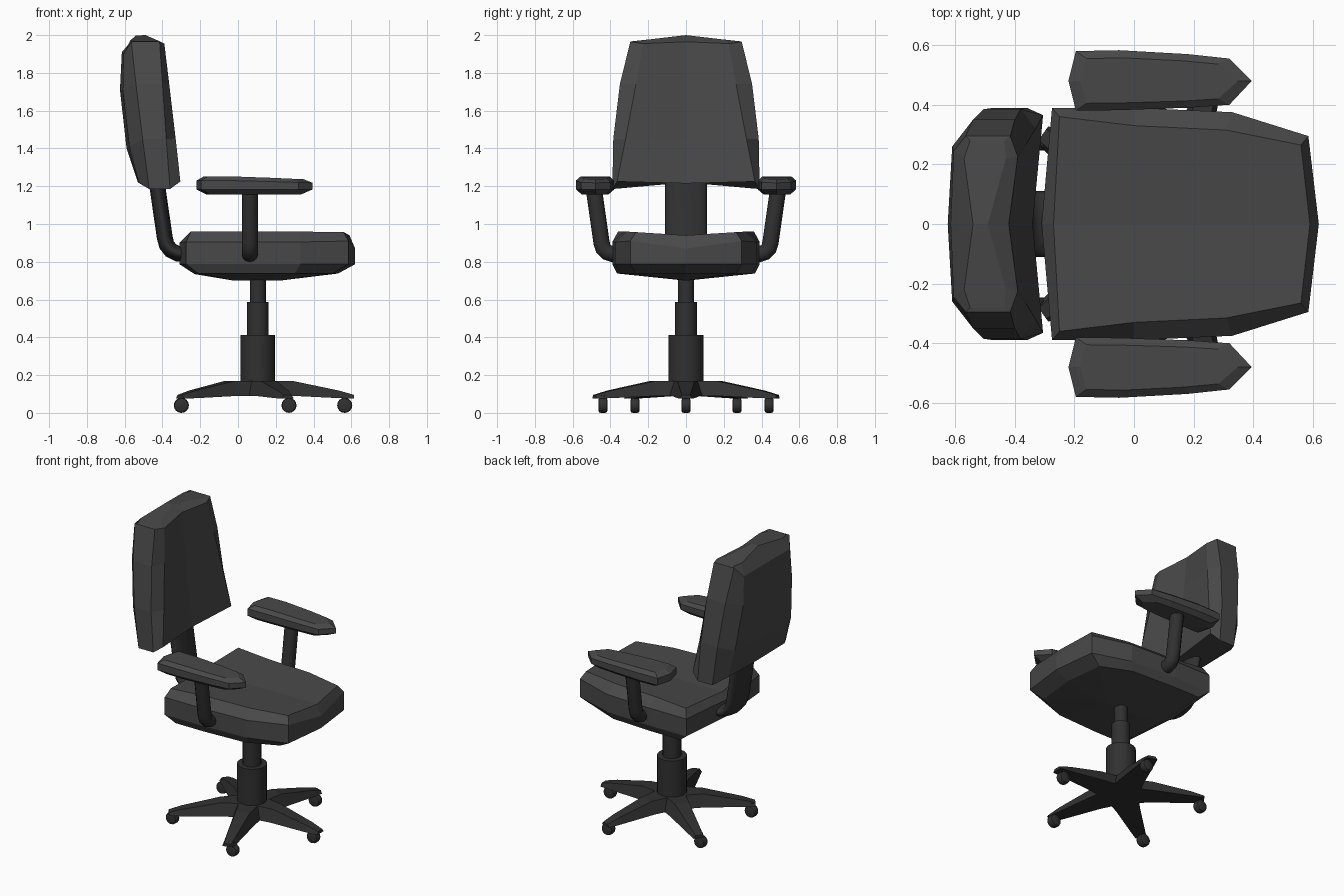
import bpy, bmesh, math
from mathutils import Matrix

if "Cube" in bpy.data.objects:
    bpy.data.objects.remove(bpy.data.objects["Cube"])


def material(name, v):
    m = bpy.data.materials.new(name)
    m.diffuse_color = (v, v, v, 1)
    m.use_nodes = True
    m.node_tree.nodes["Principled BSDF"].inputs["Base Color"].default_value = m.diffuse_color
    return m


CUSHION = material("dark_cushion", 0.065)
FRAME = material("dark_frame", 0.03)


def finish(bm, name, mat):
    bmesh.ops.remove_doubles(bm, verts=bm.verts, dist=0.0005)
    bmesh.ops.recalc_face_normals(bm, faces=bm.faces)
    me = bpy.data.meshes.new(name)
    bm.to_mesh(me)
    bm.free()
    me.materials.append(mat)
    ob = bpy.data.objects.new(name, me)
    bpy.context.collection.objects.link(ob)
    return ob


def loft(bm, rings, closed, cap_first=True, cap_last=True):
    vs = [[bm.verts.new(p) for p in r] for r in rings]
    n = len(rings[0])
    for a, b in zip(vs, vs[1:]):
        for i in range(n if closed else n - 1):
            j = (i + 1) % n
            bm.faces.new((a[i], a[j], b[j], b[i]))
    if cap_first:
        bm.faces.new(vs[0])
    if cap_last:
        bm.faces.new(vs[-1])


def half_loft(name, rings, cap_first=True):
    """Loft half outlines (y >= 0) and mirror them across y = 0."""
    bm = bmesh.new()
    for s in (1, -1):
        loft(bm, [[(x, s * y, z) for x, y, z in r] for r in rings], False, cap_first)
    return finish(bm, name, CUSHION)


def smooth(ob):
    bpy.ops.object.select_all(action='DESELECT')
    ob.select_set(True)
    bpy.context.view_layer.objects.active = ob
    bpy.ops.object.shade_smooth_by_angle(angle=math.radians(40))


def tube(name, path, radius, widen=1.0):
    cu = bpy.data.curves.new(name, 'CURVE')
    cu.dimensions = '3D'
    cu.bevel_depth = radius
    cu.bevel_resolution = 4
    cu.use_fill_caps = True
    sp = cu.splines.new('POLY')
    sp.points.add(len(path) - 1)
    for p, co in zip(sp.points, path):
        p.co = (*co, 1)
    cu.materials.append(FRAME)
    ob = bpy.data.objects.new(name, cu)
    bpy.context.collection.objects.link(ob)
    ob.scale.y = widen
    bpy.ops.object.select_all(action='DESELECT')
    ob.select_set(True)
    bpy.context.view_layer.objects.active = ob
    bpy.ops.object.convert(target='MESH')
    smooth(bpy.context.object)


# Seat cushion: stacked half outlines from the keel up to the top
rim = [(-.31, 0), (-.275, .39), (0, .39), (.33, .375), (.585, .295), (.62, 0)]
rim_z = [.90, .905, .905, .905, .91, .87]
half_loft("seat", [
    [(-.02, 0, .70)] * 3 + [(.22, 0, .70)] * 3,
    [(-.23, 0, .735), (-.21, .365, .738), (0, .365, .738), (.3, .35, .738),
     (.5, .265, .738), (.53, 0, .738)],
    [(x, y, .787) for x, y in rim],
    [(x, y, z) for (x, y), z in zip(rim, rim_z)],
    [(-.27, 0, .94), (-.25, .36, .96), (0, .33, .96), (.31, .315, .96),
     (.56, .265, .957), (.59, 0, .94)],
], cap_first=False)

# Backrest: half sections from bottom to top, front centre round to back centre
half_loft("backrest", [
    [(-.34, 0, 1.215), (-.305, .365, 1.225), (-.36, .39, 1.185),
     (-.47, .39, 1.185), (-.525, .30, 1.22), (-.53, 0, 1.22)],
    [(-.37, 0, 1.45), (-.33, .32, 1.45), (-.38, .385, 1.45),
     (-.505, .385, 1.45), (-.575, .30, 1.41), (-.59, 0, 1.40)],
    [(-.40, 0, 1.74), (-.364, .265, 1.74), (-.40, .35, 1.74),
     (-.54, .35, 1.74), (-.61, .26, 1.71), (-.625, 0, 1.71)],
    [(-.42, 0, 1.965), (-.39, .225, 1.955), (-.415, .295, 1.965),
     (-.565, .295, 1.965), (-.605, .245, 1.90), (-.615, 0, 1.91)],
    [(-.49, 0, 2.0), (-.43, .22, 1.974), (-.435, .28, 1.968),
     (-.55, .28, 1.968), (-.57, .22, 1.972), (-.54, 0, 1.998)],
])

# Wide curved bar joining seat and backrest
tube("back_support", [(-.43, 0, 1.22), (-.388, 0, .93), (-.378, 0, .89),
                      (-.355, 0, .86), (-.32, 0, .843), (-.25, 0, .84)], .042, 2.65)

# Armrests: faceted pads on bent posts
pad = [(-.22, 0), (-.195, .10), (-.05, .103), (.18, .09), (.32, .075), (.395, 0),
       (.32, -.08), (.18, -.09), (-.05, -.098), (-.195, -.10)]
pad_layers = [(.82, .70, 1.157, 0), (1, 1, 1.183, 0), (1, 1, 1.23, -.012), (.86, .75, 1.252, -.015)]
for side, s in (("left", 1), ("right", -1)):
    bm = bmesh.new()
    loft(bm, [[(.06 + (x - .06) * sx, s * (.48 + y * sy), z + drop * max(0, x) / .39)
               for x, y in pad] for sx, sy, z, drop in pad_layers], True)
    finish(bm, side + "_armrest", CUSHION)
    tube(side + "_arm_post", [(.063, s * y, z) for y, z in (
        (.487, 1.18), (.447, .90), (.438, .87), (.418, .85), (.39, .842), (.33, .84))], .043)

# Telescopic column
CX = .105
for name, r, z0, z1 in (("column_sleeve", .092, .12, .413), ("column_middle", .057, .40, .588),
                        ("column_rod", .042, .57, .73)):
    bm = bmesh.new()
    bmesh.ops.create_cone(bm, cap_ends=True, segments=20, radius1=r, radius2=r, depth=z1 - z0,
                          matrix=Matrix.Translation((CX, 0, (z0 + z1) / 2)))
    smooth(finish(bm, name, FRAME))

# Five-legged star base: tapered trapezoid legs (radius, bottom width, top width, bottom, top)
stations = [(0, .105, .075, .09, .17), (.19, .075, .045, .09, .168),
            (.43, .045, .03, .078, .118), (.51, .035, .022, .076, .095)]
for k in range(5):
    bm = bmesh.new()
    loft(bm, [[(r, -b, zb), (r, b, zb), (r, t, zt), (r, -t, zt)]
              for r, b, t, zb, zt in stations], True)
    bm.transform(Matrix.Translation((CX, 0, 0)) @ Matrix.Rotation(k * math.tau / 5, 4, 'Z'))
    finish(bm, f"base_leg_{k + 1}", FRAME)

# Caster wheels under the leg tips
for k, (x, y) in enumerate([(.565, 0), (.27, .44), (-.30, .27), (-.30, -.27), (.27, -.44)]):
    bm = bmesh.new()
    bmesh.ops.create_cone(bm, cap_ends=True, segments=16, radius1=.04, radius2=.04, depth=.048)
    rims = [e for e in bm.edges if abs(e.verts[0].co.z - e.verts[1].co.z) < .001]
    bmesh.ops.bevel(bm, geom=rims, offset=.012, segments=2, profile=.5, affect='EDGES')
    bm.transform(Matrix.Translation((x, y, .04)) @ Matrix.Rotation(math.pi / 2, 4, 'X'))
    bmesh.ops.create_cone(bm, cap_ends=True, segments=10, radius1=.014, radius2=.014, depth=.04,
                          matrix=Matrix.Translation((x, y, .075)))
    smooth(finish(bm, f"caster_{k + 1}", FRAME))
